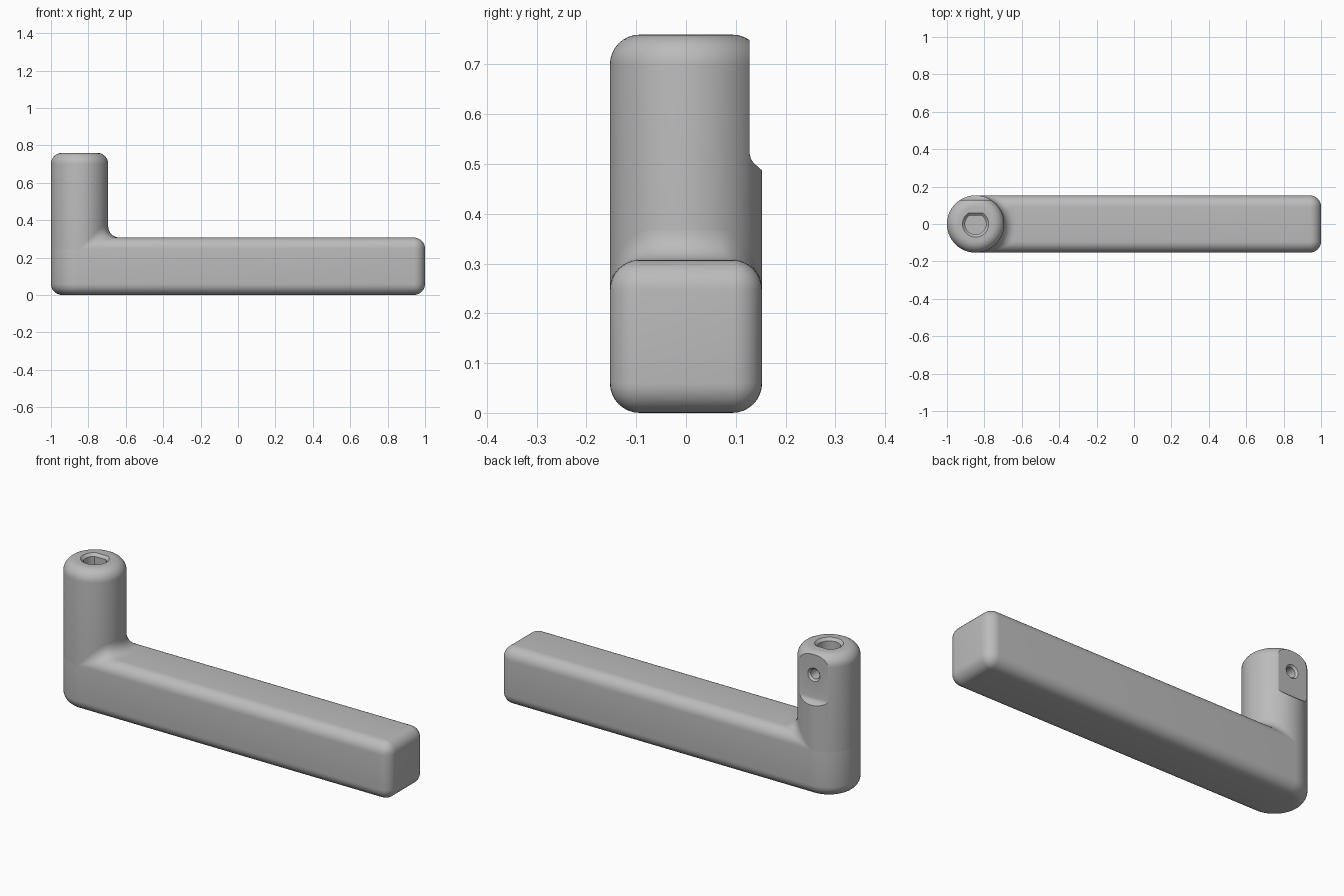
import bpy
from math import sin, cos, pi, sqrt
from mathutils import Vector

cube = bpy.data.objects.get("Cube")
if cube:
    bpy.data.objects.remove(cube, do_unlink=True)

R = 0.153          # post radius, half the bar width
F = 0.06           # edge rounding and fillet radius
H = 0.307          # bar height
TOP = 0.76         # post height
PX = -1 + R        # post axis
FLAT = R - F       # half width of the flat on top of the bar

metal = bpy.data.materials.new("grey metal")
metal.use_nodes = True
GREY = (0.5, 0.5, 0.5, 1)
metal.diffuse_color = GREY
metal.node_tree.nodes["Principled BSDF"].inputs["Base Color"].default_value = GREY


def make_object(name, verts, faces):
    mesh = bpy.data.meshes.new(name)
    mesh.from_pydata(verts, [], faces)
    mesh.materials.append(metal)
    obj = bpy.data.objects.new(name, mesh)
    bpy.context.collection.objects.link(obj)
    bpy.ops.object.select_all(action="DESELECT")
    obj.select_set(True)
    bpy.context.view_layer.objects.active = obj
    bpy.ops.object.mode_set(mode="EDIT")
    bpy.ops.mesh.select_all(action="SELECT")
    bpy.ops.mesh.remove_doubles(threshold=0.00001)
    bpy.ops.mesh.normals_make_consistent(inside=False)
    bpy.ops.object.mode_set(mode="OBJECT")
    return obj


def loft(name, rings):
    """Closed skin over rings with equal point counts, capped at both ends."""
    n = len(rings[0])
    verts = [p for ring in rings for p in ring]
    faces = [(k * n + i, k * n + (i + 1) % n, (k + 1) * n + (i + 1) % n, (k + 1) * n + i)
             for k in range(len(rings) - 1) for i in range(n)]
    faces += [tuple(range(n))[::-1], tuple(range(len(verts) - n, len(verts)))]
    return make_object(name, verts, faces)


def smooth(obj):
    bpy.ops.object.select_all(action="DESELECT")
    obj.select_set(True)
    bpy.context.view_layer.objects.active = obj
    bpy.ops.object.shade_smooth_by_angle(angle=pi / 6)


def cut(obj, cutter):
    mod = obj.modifiers.new("cut", "BOOLEAN")
    mod.operation = "DIFFERENCE"
    mod.solver = "EXACT"
    mod.object = cutter
    bpy.context.view_layer.objects.active = obj
    bpy.ops.object.modifier_apply(modifier=mod.name)
    bpy.data.objects.remove(cutter, do_unlink=True)


def arc(cx, cy, r, start, end, steps, z):
    angles = [start + (end - start) * i / steps for i in range(steps + 1)]
    return [(cx + r * cos(a), cy + r * sin(a), z) for a in angles]


def bar_ring(inset, z):
    end = 1 - F
    return (arc(end, -FLAT, F - inset, -pi / 2, 0, 8, z)
            + arc(end, FLAT, F - inset, 0, pi / 2, 8, z)
            + arc(PX, 0, R - inset, pi / 2, 3 * pi / 2, 48, z))


def circle(r, z):
    return arc(PX, 0, r, 0, 2 * pi * 95 / 96, 95, z)


# Rounding steps: how far the outline pulls in and how far from the end it sits
ROUND = [(F * (1 - sin(a)), F * (1 - cos(a))) for a in (pi / 2 * i / 8 for i in range(9))]

# Handle bar with a half-round end under the post
bar = loft("handle_bar", [bar_ring(i, z) for i, z in ROUND]
           + [bar_ring(i, H - z) for i, z in reversed(ROUND)])
smooth(bar)

# Upright post with a rounded top
post = loft("post", [circle(R, H - F)] + [circle(R - i, TOP - z) for i, z in reversed(ROUND)])

# Flat on the back of the post, ending in a small scoop
scoop = [(0.128, 0.9), (0.128, 0.52), (0.1305, 0.51), (0.136, 0.502),
         (0.153, 0.487), (0.2, 0.446), (0.2, 0.9)]
cut(post, loft("flat_cutter", [[(PX + s * 0.2, y, z) for y, z in scoop] for s in (-1, 1)]))


# D-shaped socket in the top with a chamfered mouth
def d_ring(r, flat, z):
    a = pi - math_asin(flat / r)
    return arc(PX, 0, r, a, 3 * pi - a, 48, z)


def math_asin(s):
    return Vector((sqrt(1 - s * s), s)).angle(Vector((1, 0)))


cut(post, loft("socket_cutter", [d_ring(0.056, 0.045, 0.45), d_ring(0.056, 0.045, TOP - 0.014),
                                 d_ring(0.084, 0.073, TOP + 0.014)]))

# Set screw hole through the flat, with a chamfered mouth
screw = [(0.026, 0.0), (0.026, 0.118), (0.046, 0.138)]
cut(post, loft("screw_cutter", [[(PX + r * cos(a), y, 0.64 + r * sin(a))
                                 for a in (2 * pi * i / 32 for i in range(32))]
                                for r, y in screw]))
smooth(post)

# Fillet between post and bar, swept like a ball rolling along the corner
STEPS, ARC = 48, 8
verts = []
for i in range(STEPS + 1):
    t = -pi / 2 + pi * i / STEPS
    x, y = PX + (R + F) * cos(t), (R + F) * sin(t)
    over = max(0.0, abs(y) - FLAT)
    ball = Vector((x, y, H - F + sqrt(max(0.0, 4 * F * F - over * over))))
    edge = Vector((x, max(-FLAT, min(FLAT, y)), H - F))
    to_post = Vector((-cos(t), -sin(t), 0))
    to_bar = (edge - ball).normalized()
    for k in range(ARC + 1):
        a = k / ARC
        gap = to_post.angle(to_bar)
        if gap < 0.001:
            d = to_post
        else:
            d = (to_post * sin((1 - a) * gap) + to_bar * sin(a * gap)) / sin(gap)
        verts.append(ball + d * F)
row = ARC + 1
faces = [(i * row + k, (i + 1) * row + k, (i + 1) * row + k + 1, i * row + k + 1)
         for i in range(STEPS) for k in range(ARC)]
fillet = make_object("corner_fillet", verts, faces)
# Turn the open strip outward
middle = min(fillet.data.polygons, key=lambda p: abs(p.center.y) + abs(p.center.z - H - 0.02))
if middle.normal.z < 0:
    fillet.data.flip_normals()
smooth(fillet)
